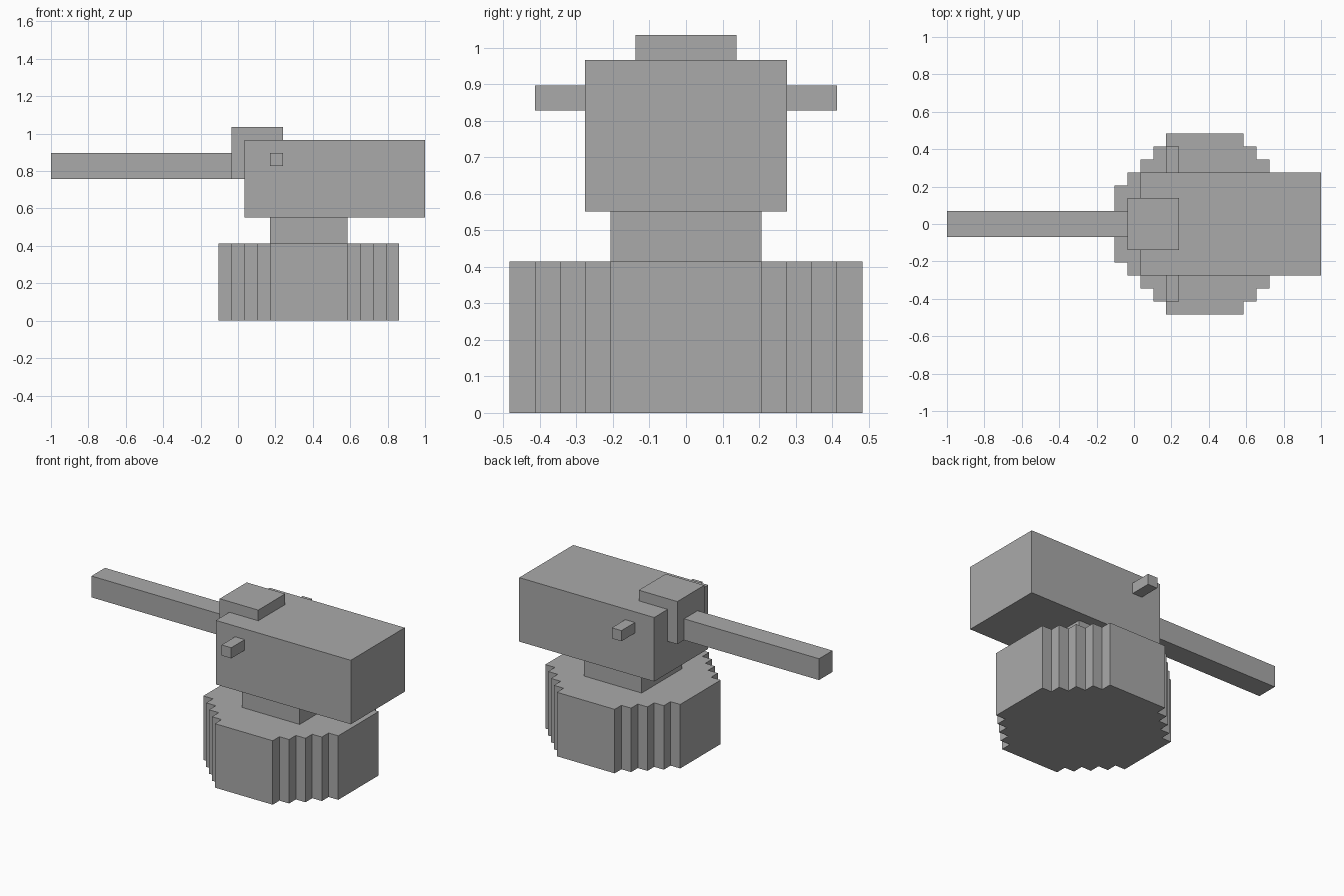
import bpy
import bmesh

cube = bpy.data.objects.get("Cube")
if cube:
    bpy.data.objects.remove(cube, do_unlink=True)

U = 2 / 29          # block size: the model is 29 blocks long
PIVOT = 5.5         # turret axis along x, in blocks

grey = bpy.data.materials.new("plain grey")
grey.use_nodes = True
grey.diffuse_color = (0.4, 0.4, 0.4, 1)
grey.node_tree.nodes["Principled BSDF"].inputs["Base Color"].default_value = (0.4, 0.4, 0.4, 1)


def prism(name, outline, z0, z1):
    """Extrude a plan outline (in blocks) from z0 to z1."""
    bm = bmesh.new()
    face = bm.faces.new([bm.verts.new((x * U, y * U, z0 * U)) for x, y in outline])
    top = bmesh.ops.extrude_face_region(bm, geom=[face])["geom"]
    verts = [v for v in top if isinstance(v, bmesh.types.BMVert)]
    bmesh.ops.translate(bm, verts=verts, vec=(0, 0, (z1 - z0) * U))
    bmesh.ops.recalc_face_normals(bm, faces=bm.faces)
    mesh = bpy.data.meshes.new(name)
    bm.to_mesh(mesh)
    bm.free()
    mesh.materials.append(grey)
    obj = bpy.data.objects.new(name, mesh)
    bpy.context.collection.objects.link(obj)
    return obj


def box(name, x0, x1, y0, y1, z0, z1):
    return prism(name, [(x0, y0), (x1, y0), (x1, y1), (x0, y1)], z0, z1)


# Stepped round base: one quarter staircase, mirrored to all four corners
quarter = [(7, 3)]
for i in range(4):
    quarter += [(6 - i, 3 + i), (6 - i, 4 + i)]
quarter.insert(1, (7, 3))
quarter = list(dict.fromkeys(quarter))
half = quarter + [(-x, y) for x, y in reversed(quarter)]
plan = half + [(x, -y) for x, y in reversed(half)]
prism("base", [(x + PIVOT, y) for x, y in plan], 0, 6)

# Neck and turret body
box("neck", PIVOT - 3, PIVOT + 3, -3, 3, 6, 8)
box("turret_body", 0.5, 14.5, -4, 4, 8, 14)

# Barrel and its mount
box("barrel_mount", -0.5, 3.5, -2, 2, 11, 15)
box("barrel", -14.5, -0.5, -1, 1, 11, 13)

# Side pegs
for side, y0, y1 in (("right", -6, -4), ("left", 4, 6)):
    box(side + "_peg", 2.5, 3.5, y0, y1, 12, 13)
